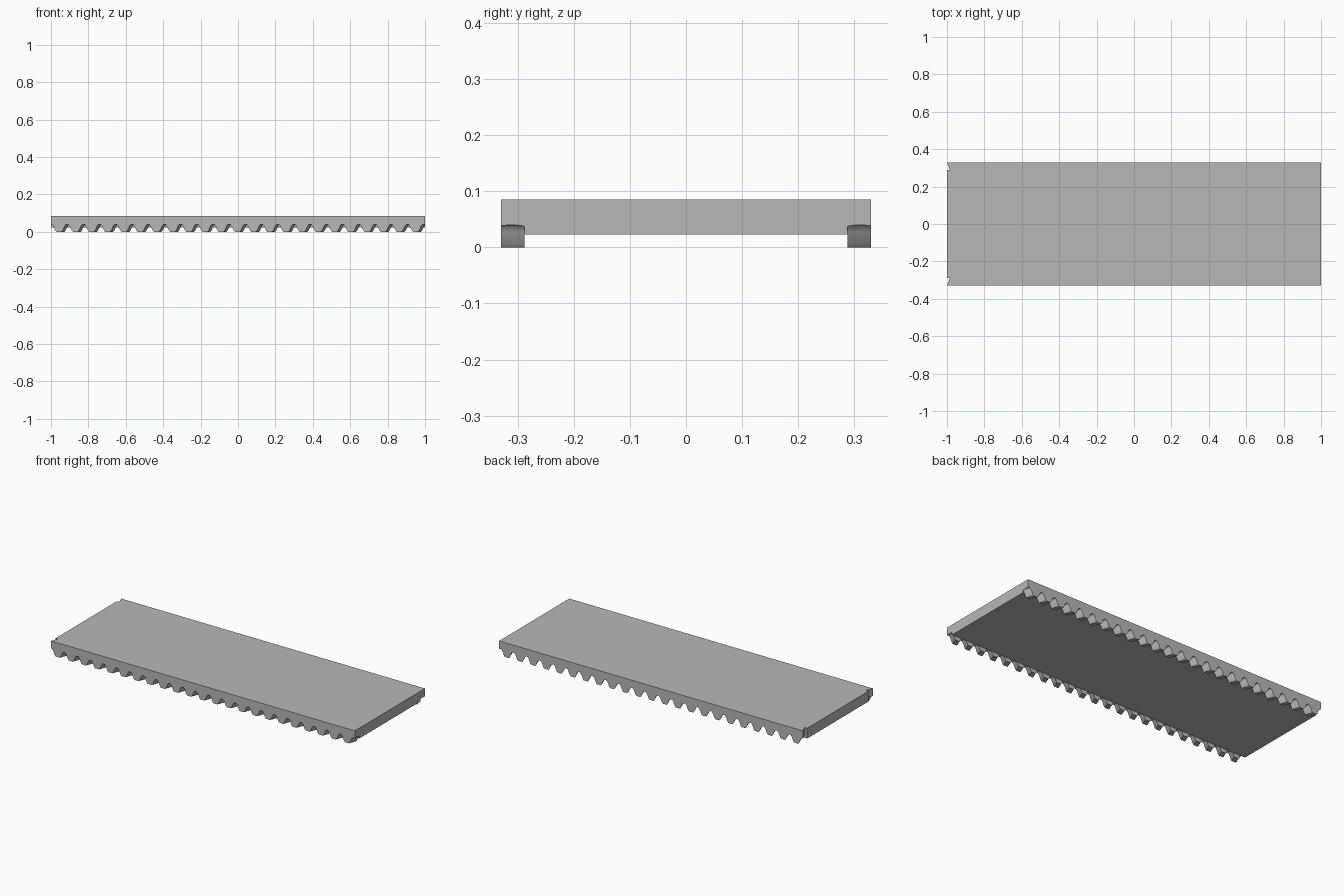
import bpy
import bmesh

cube = bpy.data.objects.get("Cube")
if cube:
    bpy.data.objects.remove(cube, do_unlink=True)

TOP, SLAB_BOTTOM = 0.085, 0.023
OUTER, INNER = 0.33, 0.288
TEETH = 23
SLANT = 0.016            # sideways shift of the helical teeth across the rack
FIRST, LAST = -1.0, 0.992
PITCH = (LAST - FIRST) / TEETH

grey = bpy.data.materials.new("plain grey")
grey.diffuse_color = (0.48, 0.48, 0.48, 1)
grey.use_nodes = True
grey.node_tree.nodes["Principled BSDF"].inputs["Base Color"].default_value = (0.48, 0.48, 0.48, 1)


def finish(name, bm):
    bmesh.ops.recalc_face_normals(bm, faces=bm.faces)
    mesh = bpy.data.meshes.new(name)
    bm.to_mesh(mesh)
    bm.free()
    mesh.materials.append(grey)
    obj = bpy.data.objects.new(name, mesh)
    bpy.context.collection.objects.link(obj)
    return obj


# Flat plate between the racks
bm = bmesh.new()
bmesh.ops.create_cube(bm, size=1)
for v in bm.verts:
    v.co.x *= 2
    v.co.y *= 2 * INNER
    v.co.z = TOP if v.co.z > 0 else SLAB_BOTTOM
finish("plate", bm)

# Rounded half of one gap between teeth: distance from its centre, height
HALF_GAP = [(0.006, 0.039), (0.011, 0.035), (0.015, 0.027),
            (0.025, 0.005), (0.030, 0.0)]


def rack_profile():
    pts = [(FIRST, TOP), (FIRST, 0.04)]
    for i in range(TEETH):
        left, right = FIRST + i * PITCH, FIRST + (i + 1) * PITCH
        pts += [(left + d, z) for d, z in HALF_GAP]
        pts += [(right - d, z) for d, z in reversed(HALF_GAP)]
        pts.append((right, 0.04))
    return pts + [(LAST + d, z) for d, z in HALF_GAP[:2]] + [(LAST + HALF_GAP[1][0], TOP)]


# Helical toothed racks, mirrored front to back
def make_rack(name, side):
    bm = bmesh.new()
    pts = rack_profile()
    outer = [bm.verts.new((x, side * OUTER, z)) for x, z in pts]
    inner = [bm.verts.new((x + SLANT, side * INNER, z)) for x, z in pts]
    bm.faces.new(outer)
    bm.faces.new(inner[::-1])
    for i in range(len(pts)):
        j = (i + 1) % len(pts)
        bm.faces.new((outer[j], outer[i], inner[i], inner[j]))
    # Trim flush with the end of the plate
    cut = bmesh.ops.bisect_plane(bm, geom=bm.verts[:] + bm.edges[:] + bm.faces[:],
                                 plane_co=(1, 0, 0), plane_no=(1, 0, 0), clear_outer=True)
    rim = [e for e in cut["geom_cut"] if isinstance(e, bmesh.types.BMEdge)]
    bmesh.ops.holes_fill(bm, edges=rim, sides=0)
    obj = finish(name, bm)
    bpy.ops.object.select_all(action="DESELECT")
    obj.select_set(True)
    bpy.context.view_layer.objects.active = obj
    bpy.ops.object.shade_smooth_by_angle(angle=0.7)


make_rack("front_rack", -1)
make_rack("back_rack", 1)
